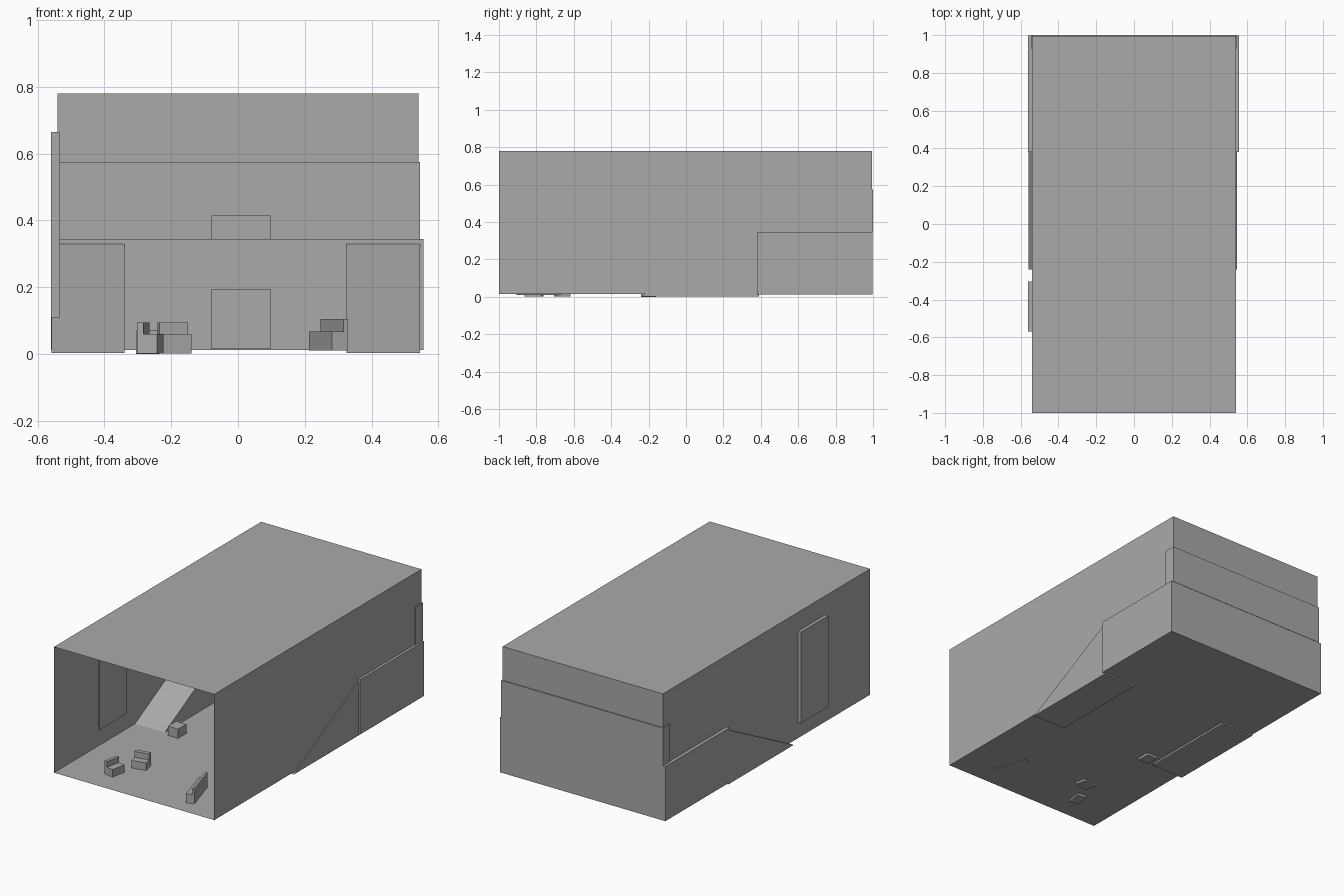
import bpy
import math
from mathutils import Matrix, Vector

cube = bpy.data.objects.get("Cube")
if cube:
    bpy.data.objects.remove(cube, do_unlink=True)

grey = bpy.data.materials.new("plain_grey")
grey.use_nodes = True
grey.diffuse_color = (0.4, 0.4, 0.4, 1)
grey.node_tree.nodes["Principled BSDF"].inputs["Base Color"].default_value = grey.diffuse_color


def add_mesh(name, verts, faces):
    mesh = bpy.data.meshes.new(name)
    mesh.from_pydata(verts, [], faces)
    mesh.materials.append(grey)
    obj = bpy.data.objects.new(name, mesh)
    bpy.context.collection.objects.link(obj)
    return obj


BOTTOM, TOP = (0, 3, 2, 1), (4, 5, 6, 7)
FRONT, RIGHT, BACK, LEFT = (0, 1, 5, 4), (1, 2, 6, 5), (2, 3, 7, 6), (3, 0, 4, 7)
ALL_SIDES = [BOTTOM, TOP, FRONT, RIGHT, BACK, LEFT]


def box(name, x, y, z, faces=ALL_SIDES):
    """Box from (low, high) ranges on each axis."""
    corners = [(0, 0), (1, 0), (1, 1), (0, 1)]
    verts = [(x[i], y[j], h) for h in z for i, j in corners]
    return add_mesh(name, verts, faces)


def ramp(name, x, y, z):
    """Solid wedge rising towards the back."""
    verts = [(px, py, pz) for px in x
             for py, pz in ((y[0], z[0]), (y[1], z[0]), (y[1], z[1]))]
    return add_mesh(name, verts, [(0, 2, 1), (3, 4, 5), (0, 1, 4, 3),
                                  (1, 2, 5, 4), (0, 3, 5, 2)])


def place(obj, corner, angle):
    """Turn about z, then move the local origin to a floor corner."""
    obj.data.transform(Matrix.Translation(Vector((*corner, 0)))
                       @ Matrix.Rotation(math.radians(angle), 4, "Z"))


def seat(name, corner, angle, size, z, back_x, back_y, back_top):
    """Block seat with a thin backrest."""
    place(box(name, (0, size[0]), (0, size[1]), z), corner, angle)
    place(box(name + "_backrest", back_x, back_y, (z[1], back_top)), corner, angle)


# Room shell, open at the front
box("room_shell", (-0.54, 0.54), (-1, 0.994), (0.014, 0.78),
    [BOTTOM, TOP, RIGHT, BACK, LEFT])

# Raised platform with a block along the back
box("platform", (-0.56, 0.556), (0.38, 0.998), (0.012, 0.345))
box("rear_ledge", (-0.545, 0.545), (0.93, 1.0), (0.345, 0.575))

# Ramps up to the platform
ramp("right_ramp", (-0.558, -0.34), (-0.24, 0.39), (0.003, 0.335))
ramp("left_ramp", (0.325, 0.545), (-0.24, 0.39), (0.003, 0.335))

# Blocks on the centre line
box("lower_block", (-0.08, 0.097), (0.2, 0.38), (0.015, 0.195))
box("upper_block", (-0.08, 0.097), (0.55, 0.73), (0.34, 0.415))

# Door in the side wall
box("side_door", (-0.56, -0.535), (-0.57, -0.305), (0.11, 0.665))

# Furniture
seat("side_chair", (-0.303, -0.85), -12, (0.062, 0.09), (0.002, 0.06),
     (0, 0.02), (0, 0.09), 0.095)
seat("front_chair", (-0.225, -0.705), 13, (0.088, 0.07), (0.002, 0.06),
     (0, 0.088), (0.045, 0.07), 0.095)
seat("bench", (0.282, -0.905), 17, (0.05, 0.235), (0.011, 0.068),
     (0.036, 0.05), (0, 0.235), 0.105)
box("stool", (-0.305, -0.235), (-0.24, -0.16), (0, 0.07))
